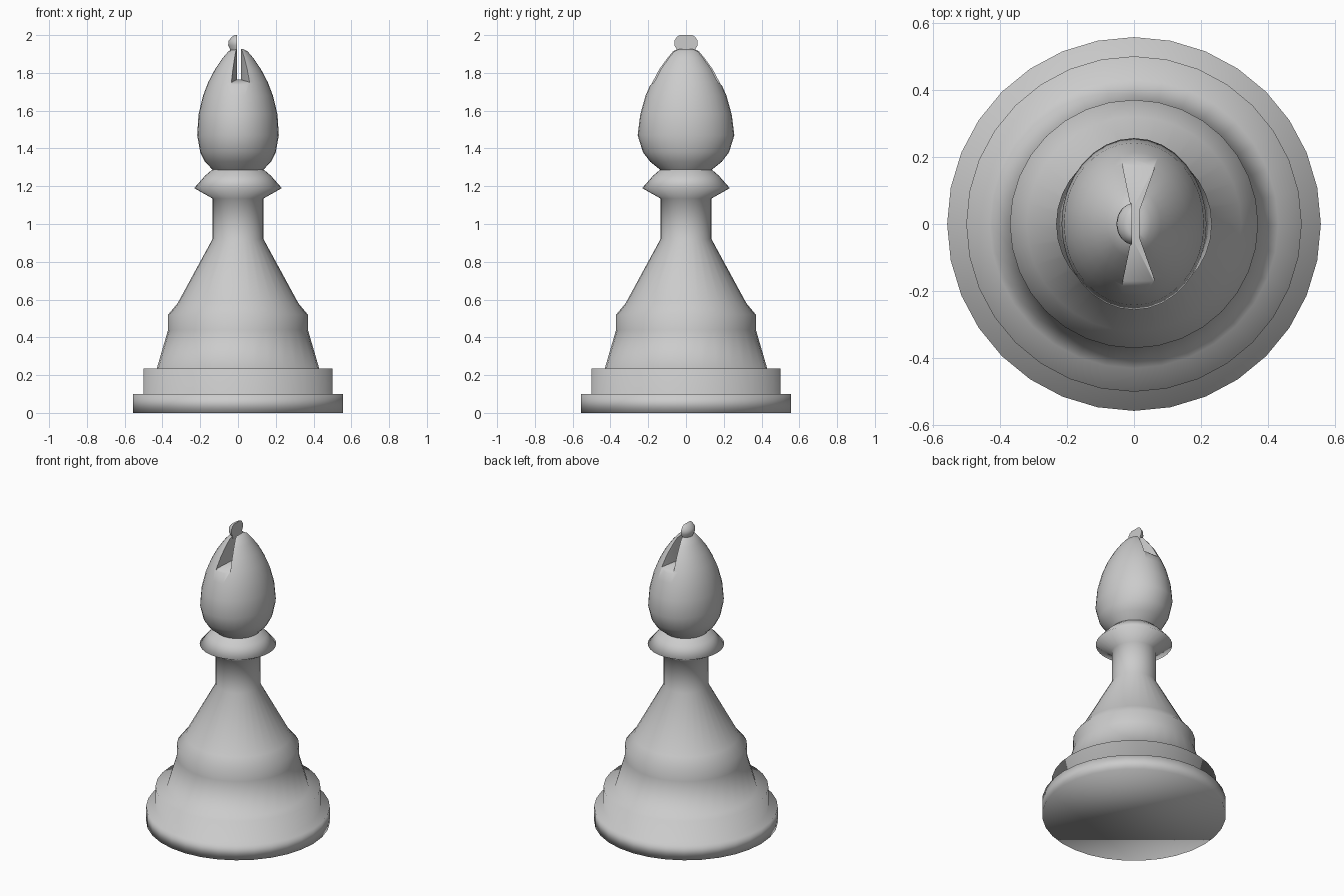
import bpy, bmesh, math

if "Cube" in bpy.data.objects:
    bpy.data.objects.remove(bpy.data.objects["Cube"])

SEG = 32


def make_object(name, bm):
    bmesh.ops.recalc_face_normals(bm, faces=bm.faces)
    mesh = bpy.data.meshes.new(name)
    bm.to_mesh(mesh)
    bm.free()
    obj = bpy.data.objects.new(name, mesh)
    bpy.context.collection.objects.link(obj)
    return obj


def loft(sections):
    """Skin a list of equal-length closed rings and cap both ends."""
    bm = bmesh.new()
    rings = [[bm.verts.new(p) for p in s] for s in sections]
    n = len(rings[0])
    for a, b in zip(rings, rings[1:]):
        for i in range(n):
            j = (i + 1) % n
            bm.faces.new((a[i], a[j], b[j], b[i]))
    bm.faces.new(rings[0])
    bm.faces.new(rings[-1])
    return bm


def ellipse(z, rx, ry):
    return [(rx * math.cos(2 * math.pi * i / SEG),
             ry * math.sin(2 * math.pi * i / SEG), z) for i in range(SEG)]


def smooth(obj, angle):
    bpy.ops.object.select_all(action='DESELECT')
    obj.select_set(True)
    bpy.context.view_layer.objects.active = obj
    bpy.ops.object.shade_smooth_by_angle(angle=math.radians(angle))


# Turned body: stepped foot, bell, stem and collar
profile = [(0, .557), (.1, .557), (.1, .5), (.235, .5), (.235, .43),
           (.44, .37), (.52, .37), (.58, .32), (.92, .135), (1.135, .135),
           (1.19, .232), (1.255, .175), (1.285, .14), (1.30, .11)]
body = make_object("body", loft([ellipse(z, r, r) for z, r in profile]))
smooth(body, 180)

# Egg-shaped head, deeper front to back than it is wide
head_rings = [(1.27, .12, .12), (1.29, .137, .14), (1.33, .175, .19),
              (1.38, .2, .228), (1.47, .216, .256), (1.58, .209, .242),
              (1.68, .185, .214), (1.75, .158, .183), (1.82, .121, .145),
              (1.88, .08, .1), (1.915, .05, .07), (1.927, .025, .04)]
head = make_object("head", loft([ellipse(*r) for r in head_rings]))

# Slot cutter: bow-tie plan, narrow in the middle and flared at both ends
half = [(.04, -.006, .015, 1.765), (.17, -.033, .062, 1.75),
        (.205, -.037, .066, 1.72), (.32, -.04, .07, 1.715)]   # y, left, right, floor
stations = [(-y, l, r, f) for y, l, r, f in reversed(half)] + half
cutter = make_object("slot_cutter", loft(
    [[(l, y, f), (r, y, f), (r, y, 2.1), (l, y, 2.1)] for y, l, r, f in stations]))
cutter.hide_render = True
mod = head.modifiers.new("slot", 'BOOLEAN')
mod.operation = 'DIFFERENCE'
mod.solver = 'EXACT'
mod.object = cutter
bpy.ops.object.select_all(action='DESELECT')
head.select_set(True)
bpy.context.view_layer.objects.active = head
bpy.ops.object.modifier_apply(modifier="slot")
bpy.data.objects.remove(cutter)
smooth(head, 40)

# Half knob standing on the left lip of the slot
knob_rings = [(1.905, .04, .045), (1.925, .042, .05), (1.945, .052, .062),
              (1.97, .05, .062), (1.99, .033, .05), (2.0, .018, .035)]
bm = loft([ellipse(*r) for r in knob_rings])
cut = bmesh.ops.bisect_plane(bm, geom=bm.verts[:] + bm.edges[:] + bm.faces[:],
                             plane_co=(-.006, 0, 0), plane_no=(1, 0, 0),
                             clear_outer=True)
bmesh.ops.holes_fill(bm, edges=[e for e in bm.edges if e.is_boundary], sides=0)
smooth(make_object("knob", bm), 50)
